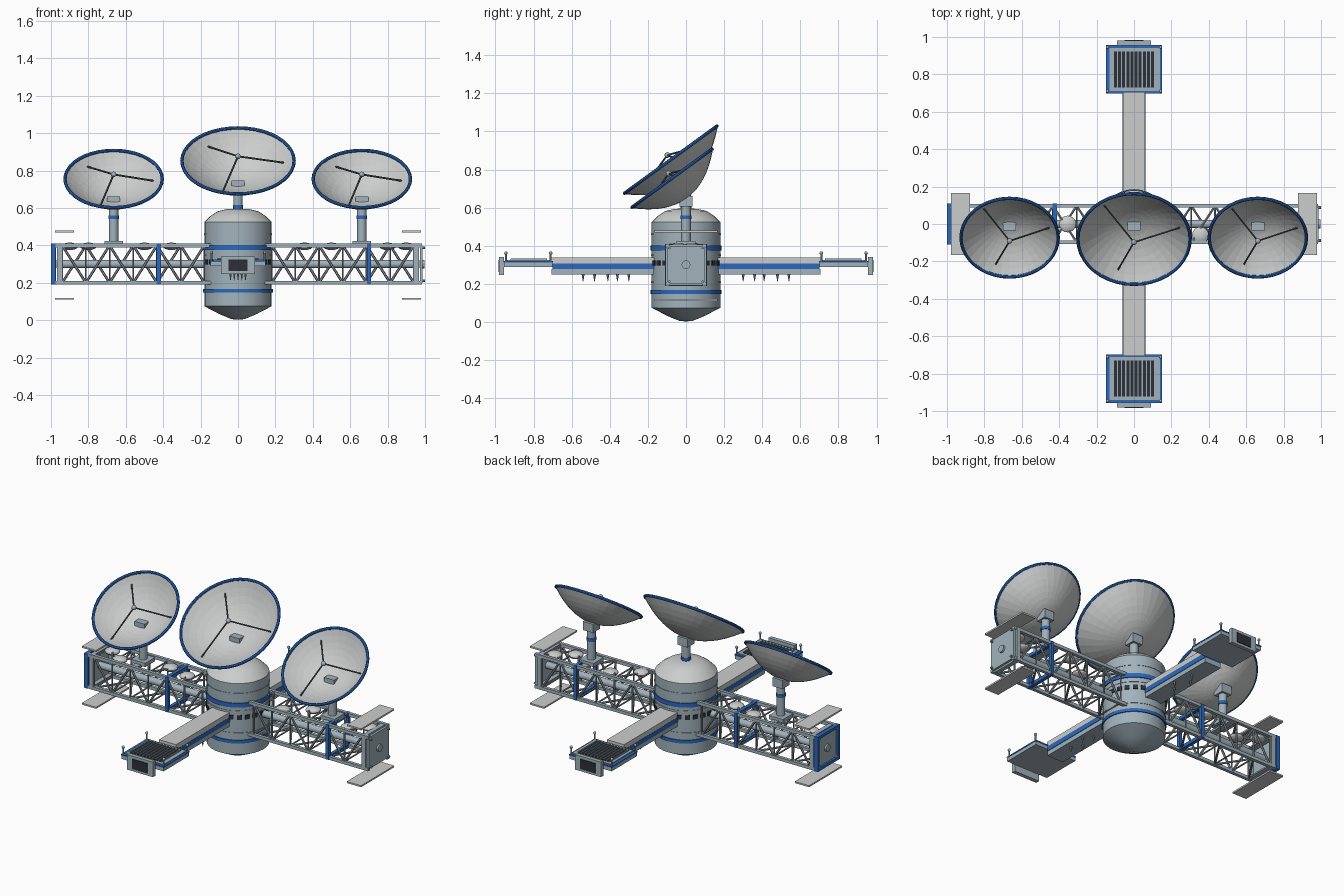
import bpy, bmesh, math
from mathutils import Vector, Matrix

if "Cube" in bpy.data.objects:
    bpy.data.objects.remove(bpy.data.objects["Cube"])

def mat(name, rgb):
    m = bpy.data.materials.new(name)
    m.diffuse_color = (*rgb, 1)
    m.use_nodes = True
    m.node_tree.nodes["Principled BSDF"].inputs["Base Color"].default_value = m.diffuse_color
    return m

HULL = mat("hull blue grey", (0.36, 0.45, 0.50))
LIGHT = mat("light grey", (0.60, 0.61, 0.61))
BLUE = mat("stripe blue", (0.025, 0.14, 0.50))
STRUT = mat("strut grey", (0.27, 0.32, 0.35))
DARK = mat("dark glass", (0.025, 0.03, 0.04))
FEED = mat("feed dark grey", (0.08, 0.10, 0.11))

class Part:
    """Collects primitives into one object of one colour."""
    def __init__(self, name, material):
        self.name, self.mat, self.bm = name, material, bmesh.new()

    def box(self, x0, x1, y0, y1, z0, z1, rot=None):
        c = Vector(((x0 + x1) / 2, (y0 + y1) / 2, (z0 + z1) / 2))
        m = Matrix.Translation(c) @ Matrix.Diagonal((abs(x1 - x0), abs(y1 - y0), abs(z1 - z0), 1))
        bmesh.ops.create_cube(self.bm, size=1, matrix=(rot or Matrix()) @ m)

    def rod(self, a, b, r, n=8, r2=None):
        a, b = Vector(a), Vector(b)
        d = b - a
        m = Matrix.Translation((a + b) / 2) @ d.to_track_quat('Z', 'Y').to_matrix().to_4x4()
        bmesh.ops.create_cone(self.bm, cap_ends=True, segments=n, radius1=r,
                              radius2=r if r2 is None else r2, depth=d.length, matrix=m)

    def ball(self, c, r, squash=1, n=12):
        m = Matrix.Translation(c) @ Matrix.Diagonal((1, 1, squash, 1))
        bmesh.ops.create_uvsphere(self.bm, u_segments=n, v_segments=8, radius=r, matrix=m)

    def lathe(self, profile, n, m=None):
        vs = [self.bm.verts.new((r, 0, z)) for r, z in profile]
        es = [self.bm.edges.new(p) for p in zip(vs, vs[1:])]
        res = bmesh.ops.spin(self.bm, geom=vs + es, cent=(0, 0, 0), axis=(0, 0, 1),
                             angle=2 * math.pi, steps=n)
        bmesh.ops.remove_doubles(self.bm, verts=self.bm.verts[:], dist=1e-5)
        if m:
            bmesh.ops.transform(self.bm, matrix=m, verts=self.bm.verts[:])

    def done(self, smooth=False):
        bmesh.ops.recalc_face_normals(self.bm, faces=self.bm.faces[:])
        me = bpy.data.meshes.new(self.name)
        self.bm.to_mesh(me)
        self.bm.free()
        me.materials.append(self.mat)
        ob = bpy.data.objects.new(self.name, me)
        bpy.context.collection.objects.link(ob)
        if smooth:
            bpy.ops.object.select_all(action='DESELECT')
            ob.select_set(True)
            bpy.context.view_layer.objects.active = ob
            bpy.ops.object.shade_smooth_by_angle(angle=math.radians(30))

# Central core: hull, top dome, stripes and windows
p = Part("core_hull", HULL)
p.lathe([(0, 0.003), (0.035, 0.006), (0.1, 0.033), (0.18, 0.075), (0.18, 0.525), (0, 0.525)], 32)
p.done(True)
p = Part("core_dome", LIGHT)
p.lathe([(0.18, 0.525), (0.15, 0.555), (0.11, 0.582), (0.06, 0.594), (0, 0.596)], 32)
p.done(True)
p = Part("core_stripes", BLUE)
for z0, z1 in ((0.148, 0.168), (0.375, 0.402)):
    p.rod((0, 0, z0), (0, 0, z1), 0.186, 32)
p.done(True)
p = Part("core_seams", HULL)
for z in (0.21, 0.35, 0.46):
    p.rod((0, 0, z - 0.004), (0, 0, z + 0.004), 0.183, 32)
p.done(True)
p = Part("core_windows", DARK)
for i in range(24):
    rot = Matrix.Rotation(math.radians(15 * i + 7.5), 4, 'Z')
    p.box(0.172, 0.185, -0.014, 0.014, 0.298, 0.324, rot)
p.done()

# Truss wings
H, ZL, ZH = 0.097, 0.2, 0.4
for side, s in (("left", -1), ("right", 1)):
    p = Part(side + "_truss_rails", HULL)
    for y in (-H, H):
        for z in (ZL, ZH):
            p.box(s * 0.14, s * 0.985, y - 0.01, y + 0.01, z - 0.01, z + 0.01)
    p.done()
    p = Part(side + "_truss_braces", STRUT)
    n = 6
    xs = [s * (0.18 + 0.76 * i / n) for i in range(n + 1)]
    for i in range(n):
        a, b = xs[i], xs[i + 1]
        u, v = (ZL, ZH) if i % 2 else (ZH, ZL)
        f, g = (-H, H) if i % 2 else (H, -H)
        p.rod((a, -H, u), (b, -H, v), 0.007, 6)
        p.rod((a, H, v), (b, H, u), 0.007, 6)
        p.rod((a, f, ZH), (b, g, ZH), 0.007, 6)
        p.rod((a, g, ZL), (b, f, ZL), 0.007, 6)
    for x in xs:
        for k in (-H, H):
            p.rod((x, k, ZL), (x, k, ZH), 0.005, 6)
            p.rod((x, -H, 0.3 + k), (x, H, 0.3 + k), 0.005, 6)
    p.done()
    p = Part(side + "_truss_pipe", HULL)
    p.rod((s * 0.17, 0, 0.3), (s * 0.97, 0, 0.3), 0.022, 16)
    p.done(True)

    # Square frames around the truss
    def frame(p, x0, x1, o=0.108, t=0.022):
        for k in (-1, 1):
            p.box(x0, x1, k * o, k * (o - t), 0.3 - o, 0.3 + o)
            p.box(x0, x1, -o, o, 0.3 + k * o, 0.3 + k * (o - t))
    p = Part(side + "_end_frame", HULL)
    frame(p, s * 0.94, s * 0.968)
    p.box(s * 0.972, s * 0.986, -0.1, 0.1, 0.2, 0.4)
    p.rod((s * 0.98, 0, 0.3), (s * 0.997, 0, 0.3), 0.023, 16)
    for y in (-0.088, 0.088):
        for z in (0.212, 0.388):
            p.rod((s * 0.98, y, z), (s * 1.0, y, z), 0.007, 8)
    p.done()
    p = Part(side + "_blue_frames", BLUE)
    if s < 0:
        frame(p, -1, -0.975, 0.11, 0.018)
        frame(p, -0.435, -0.413, 0.11)
    else:
        frame(p, 0.69, 0.712, 0.11)
    p.done()

    # Flat end vanes above and below the truss tips
    p = Part(side + "_end_vanes", LIGHT)
    for z in (0.115, 0.475):
        p.box(s * 0.878, s * 0.978, -0.166, 0.166, z - 0.005, z + 0.005)
    p.done()

    # Shallow domes on the truss top
    p = Part(side + "_truss_domes", LIGHT)
    for x, y in ((0.355, -0.06 if s > 0 else 0), (0.5, 0.04), (0.8, -0.04), (0.9, 0.03)):
        p.ball((s * x, y, 0.395), 0.045, 0.45, 16)
    p.done(True)

# Front and back arms with panel platforms
for side, s in (("front", -1), ("back", 1)):
    p = Part(side + "_arm", LIGHT)
    p.box(-0.06, 0.06, s * 0.15, s * 0.705, 0.305, 0.34)
    p.done()
    p = Part(side + "_arm_stripe", BLUE)
    p.box(-0.061, 0.061, s * 0.15, s * 0.7, 0.278, 0.308)
    p.done()
    p = Part(side + "_arm_keel", HULL)
    p.box(-0.058, 0.058, s * 0.15, s * 0.705, 0.25, 0.278)
    p.done()
    p = Part(side + "_arm_spikes", STRUT)
    for x, y in ((-0.04, 0.3), (-0.02, 0.48), (0, 0.36), (0.02, 0.54), (0.04, 0.41)):
        p.rod((x, s * y, 0.252), (x, s * y, 0.212), 0.008, 6, 0.001)
    p.done()
    p = Part(side + "_platform", HULL)
    p.box(-0.148, 0.148, s * 0.7, s * 0.955, 0.29, 0.315)
    p.box(-0.13, 0.138, s * 0.712, s * 0.942, 0.315, 0.326)
    p.box(-0.09, 0.09, s * 0.955, s * 0.98, 0.247, 0.342)
    for i in range(11):
        x = -0.11 + 0.022 * i
        p.box(x - 0.003, x + 0.003, s * 0.73, s * 0.922, 0.325, 0.334)
    for x in (-0.142, 0.142):
        for y in (0.71, 0.945):
            p.rod((x, s * y, 0.31), (x, s * y, 0.36), 0.005, 8)
            p.ball((x, s * y, 0.362), 0.009)
    p.done()
    p = Part(side + "_platform_trim", BLUE)
    p.box(-0.15, 0.15, s * 0.698, s * 0.957, 0.312, 0.32)
    p.done()
    p = Part(side + "_platform_grille", DARK)
    p.box(-0.11, 0.11, s * 0.73, s * 0.922, 0.322, 0.329)
    p.done()
    p = Part(side + "_screen", DARK)
    p.box(-0.052, 0.052, s * 0.975, s * 0.984, 0.262, 0.325)
    p.done()

# Dishes on masts: x, rim radius, depth, rim centre y and z, mast foot
for name, x, r, d, cy, cz, foot in (("left", -0.665, 0.26, 0.125, -0.073, 0.755, 0.4),
                                    ("centre", 0, 0.3, 0.14, -0.08, 0.852, 0.585),
                                    ("right", 0.662, 0.26, 0.125, -0.073, 0.755, 0.4)):
    m = Matrix.Translation((x, cy, cz)) @ Matrix.Rotation(math.radians(36), 4, 'X')
    bowl = lambda q: d * ((q / r) ** 2 - 1)
    steps = [r * i / 8 for i in range(9)]
    p = Part(name + "_dish_bowl", LIGHT)
    p.lathe([(q, bowl(q)) for q in steps] + [(q, bowl(q) - 0.006) for q in reversed(steps)], 32, m)
    p.done()
    p = Part(name + "_dish_rim", BLUE)
    p.lathe([(r + 0.009 * math.cos(a * math.pi / 4), 0.009 * math.sin(a * math.pi / 4))
             for a in range(9)], 40, m)
    p.done(True)
    p = Part(name + "_feed_struts", FEED)
    feed = m @ Vector((0, 0, 0.03))
    R = r * 0.83
    for a in (10, 130, 250):
        t = math.radians(a)
        p.rod(feed, m @ Vector((R * math.cos(t), R * math.sin(t), bowl(R))), 0.005, 6)
    p.done()
    p = Part(name + "_feed", HULL)
    p.ball(feed, 0.015)
    p.done(True)
    # Mast with head box, collar and foot
    vz = m @ Vector((0, 0, -d))
    top = vz.z + 0.008
    p = Part(name + "_mast", HULL)
    p.rod((x, 0, foot), (x, 0, top - 0.04), 0.025, 16)
    p.done(True)
    p = Part(name + "_mast_head", HULL)
    p.box(x - 0.035, x + 0.035, -0.035, 0.035, top - 0.055, top)
    if x:
        p.box(x - 0.05, x + 0.05, -0.05, 0.05, 0.4, 0.424)
        p.box(x - 0.02, x + 0.02, -0.1, 0.1, 0.39, 0.406)
    p.done()
    p = Part(name + "_mast_collar", BLUE)
    z = 0.55 if x else 0.605
    p.rod((x, 0, z - 0.01), (x, 0, z + 0.01), 0.028, 16)
    p.done(True)
